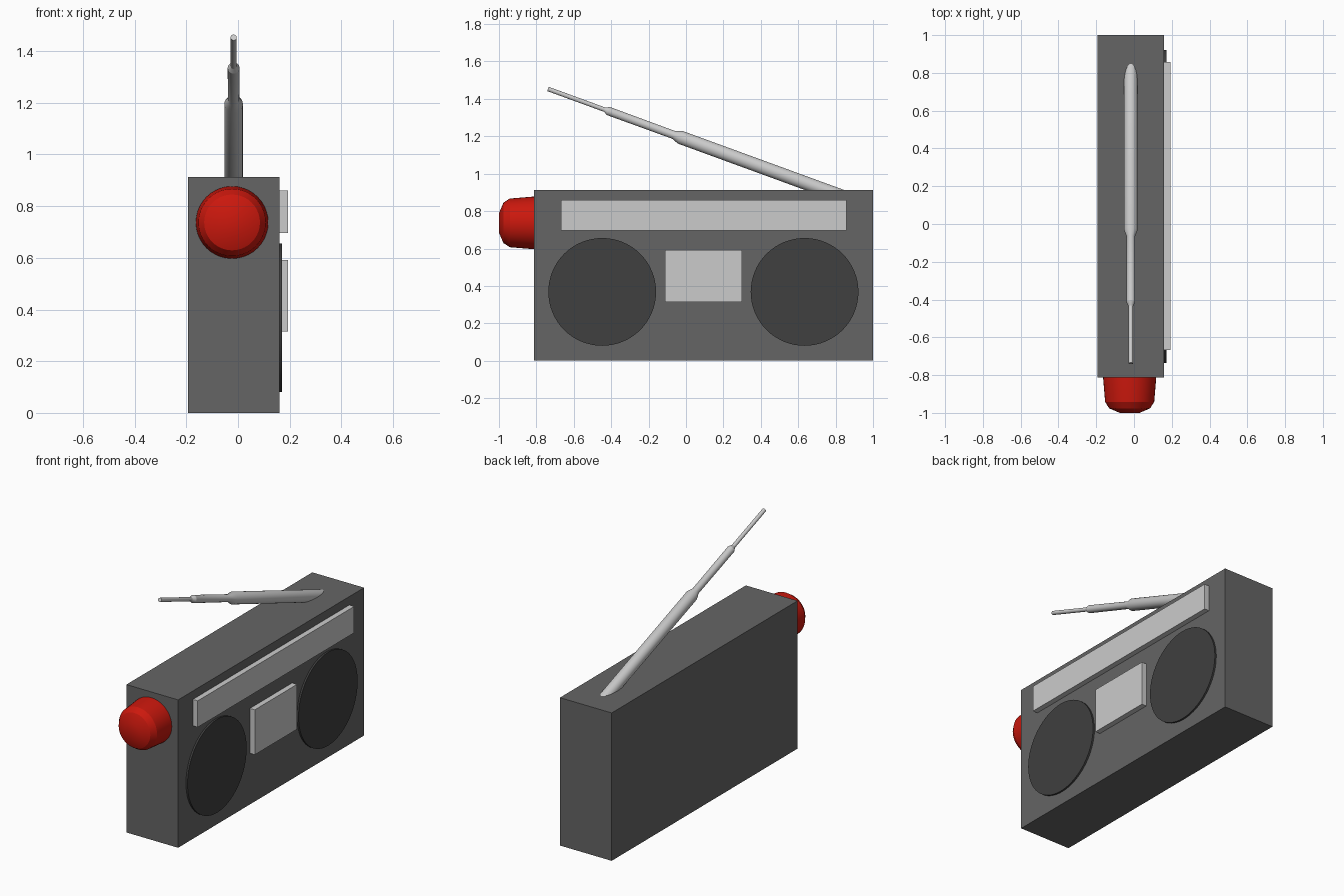
import bpy, bmesh, math
from mathutils import Vector

if "Cube" in bpy.data.objects:
    bpy.data.objects.remove(bpy.data.objects["Cube"])


def material(name, rgb):
    mat = bpy.data.materials.new(name)
    mat.diffuse_color = (*rgb, 1)
    mat.use_nodes = True
    mat.node_tree.nodes["Principled BSDF"].inputs["Base Color"].default_value = mat.diffuse_color
    return mat


case_grey = material("case_grey", (0.13, 0.13, 0.13))
speaker_grey = material("speaker_grey", (0.05, 0.05, 0.05))
red = material("red_plastic", (0.6, 0.009, 0.004))


def finish(name, bm, mat=None, smooth=False):
    bmesh.ops.recalc_face_normals(bm, faces=bm.faces)
    mesh = bpy.data.meshes.new(name)
    bm.to_mesh(mesh)
    bm.free()
    obj = bpy.data.objects.new(name, mesh)
    bpy.context.collection.objects.link(obj)
    if mat:
        mesh.materials.append(mat)
    if smooth:
        bpy.ops.object.select_all(action='DESELECT')
        obj.select_set(True)
        bpy.context.view_layer.objects.active = obj
        bpy.ops.object.shade_smooth_by_angle(angle=math.radians(25))
    return obj


def box(name, lo, hi, mat=None):
    bm = bmesh.new()
    bmesh.ops.create_cube(bm, size=1)
    lo, hi = Vector(lo), Vector(hi)
    for v in bm.verts:
        v.co = (lo + hi) / 2 + v.co * (hi - lo)
    return finish(name, bm, mat)


def lathe(name, profile, start, direction, sides, mat=None):
    """Turn (distance, radius) pairs around an axis, with capped ends."""
    bm = bmesh.new()
    rot = Vector(direction).to_track_quat('Z', 'Y')
    rings = []
    for d, r in profile:
        ring = []
        for i in range(sides):
            a = math.tau * i / sides
            p = Vector((r * math.cos(a), r * math.sin(a), d))
            ring.append(bm.verts.new(Vector(start) + rot @ p))
        rings.append(ring)
    for a, b in zip(rings, rings[1:]):
        for i in range(sides):
            j = (i + 1) % sides
            bm.faces.new((a[i], a[j], b[j], b[i]))
    bm.faces.new(rings[0])
    bm.faces.new(rings[-1])
    return finish(name, bm, mat, smooth=True)


# Case and raised front panels
box("radio_case", (-0.193, -0.812, 0), (0.16, 1.0, 0.912), case_grey)
box("tuning_panel", (0.14, -0.668, 0.697), (0.193, 0.857, 0.86))
box("cassette_door", (0.14, -0.112, 0.315), (0.193, 0.3, 0.592))

# Pair of speaker discs
for side, y in (("left", -0.448), ("right", 0.634)):
    lathe(side + "_speaker", [(0, 0.288), (0.031, 0.288)],
          (0.14, y, 0.368), (1, 0, 0), 64, speaker_grey)

# Red side knob
lathe("side_knob",
      [(0, 0.14), (0.022, 0.14), (0.142, 0.13), (0.176, 0.108), (0.2, 0.052)],
      (-0.023, -0.8, 0.737), (0, -1, 0), 40, red)

# Telescopic aerial, from the tip down into the case
lathe("aerial",
      [(0, 0.012), (0.322, 0.012), (0.345, 0.023), (0.715, 0.022),
       (0.752, 0.036), (1.72, 0.036)],
      (-0.017, -0.738, 1.453), (0, 0.939, -0.343), 24)
